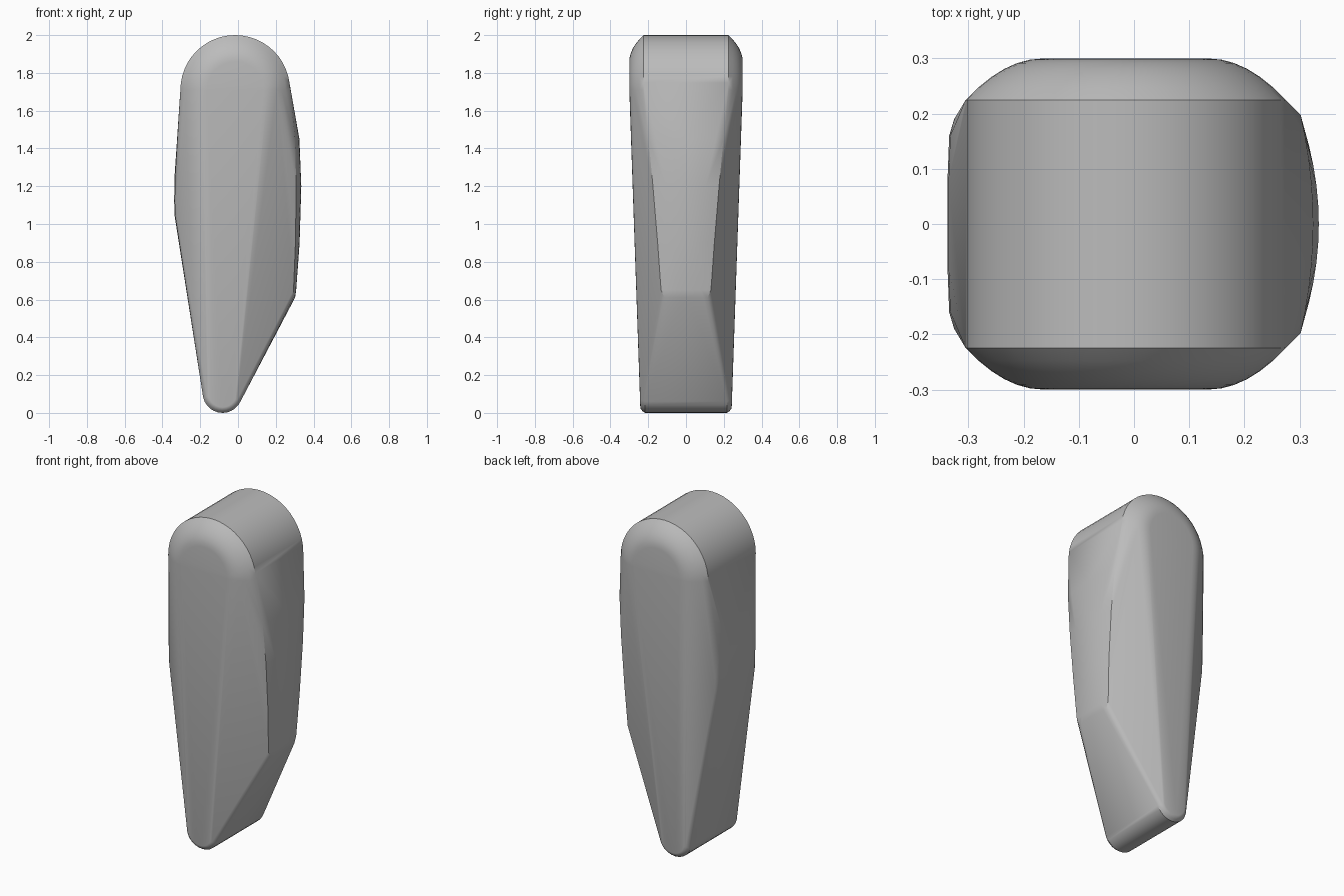
import bpy, bmesh
from math import sin, cos, pi, radians

cube = bpy.data.objects.get("Cube")
if cube:
    bpy.data.objects.remove(cube, do_unlink=True)

mat = bpy.data.materials.new("plain grey")
mat.use_nodes = True
grey = (0.5, 0.5, 0.5, 1)
mat.diffuse_color = grey
mat.node_tree.nodes["Principled BSDF"].inputs["Base Color"].default_value = grey

points = []


def both_sides(x, y, z):
    points.extend([(x, y, z), (x, -y, z)])


def arc(cx, cz, r, y, start, end, steps):
    for i in range(steps + 1):
        a = start + (end - start) * i / steps
        both_sides(cx + r * cos(a), y, cz + r * sin(a))


# Domed top and narrow rounded tip, each with a softened rim
RIM = 6
for i in range(RIM + 1):
    s = i / RIM
    arc(-0.015, 1.71, 0.15 + 0.14 * s, 0.3 - 0.075 * s * s, 0, pi, 24)
for i in range(4):
    s = i / 3
    arc(-0.082, 0.105, 0.075 + 0.03 * s, 0.242 - 0.025 * s * s,
        pi, 2 * pi - radians(25), 12)

# Bowed panel on one side: height, middle x, edge x, half width
for z, mid, edge, w in [(0.61, 0.302, 0.294, 0.115), (0.65, 0.308, 0.294, 0.132),
                        (0.9, 0.326, 0.304, 0.15), (1.2, 0.335, 0.308, 0.175),
                        (1.45, 0.325, 0.302, 0.198)]:
    for i in range(6):
        t = i / 5
        both_sides(mid + (edge - mid) * t * t, w * t, z)

# Shallow ridge on the opposite side
for z, x in [(1.04, -0.335), (1.12, -0.338), (1.25, -0.336)]:
    both_sides(x, 0.08, z)
    both_sides(x + 0.003, 0.16, z)
    both_sides(x + 0.012, 0.19, z)

# Wrap the sections in one convex skin
bm = bmesh.new()
for p in points:
    bm.verts.new(p)
bmesh.ops.remove_doubles(bm, verts=bm.verts, dist=0.0005)
hull = bmesh.ops.convex_hull(bm, input=bm.verts)
spare = {g for g in hull["geom_interior"] + hull["geom_unused"]
         if isinstance(g, bmesh.types.BMVert)}
bmesh.ops.delete(bm, geom=list(spare), context="VERTS")
bmesh.ops.dissolve_limit(bm, angle_limit=radians(0.5), verts=bm.verts, edges=bm.edges)
bmesh.ops.recalc_face_normals(bm, faces=bm.faces)
mesh = bpy.data.meshes.new("tapered_body")
bm.to_mesh(mesh)
bm.free()
mesh.materials.append(mat)
body = bpy.data.objects.new("tapered_body", mesh)
bpy.context.collection.objects.link(body)

for o in bpy.context.selected_objects:
    o.select_set(False)
body.select_set(True)
bpy.context.view_layer.objects.active = body
bpy.ops.object.shade_smooth_by_angle(angle=radians(30))
